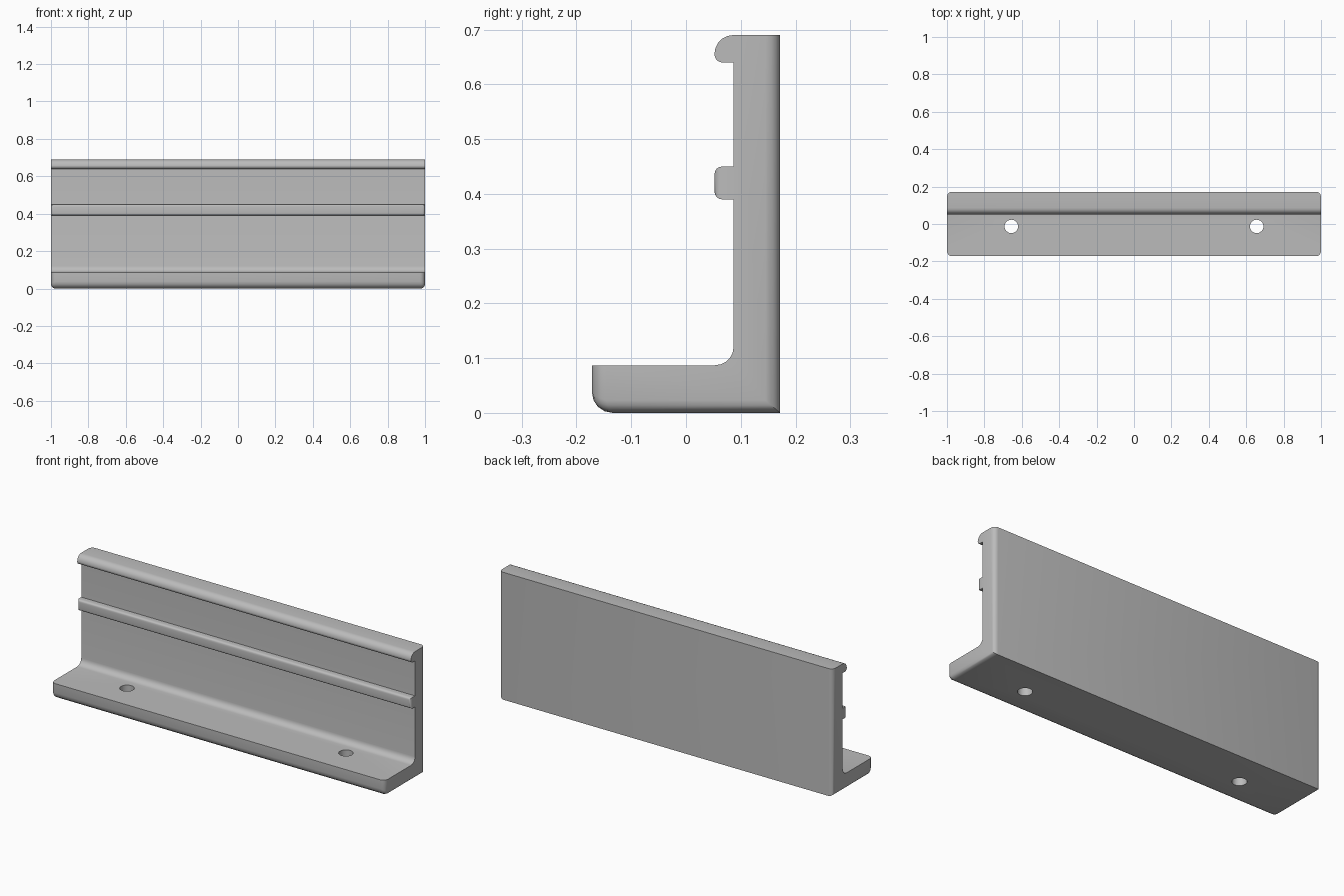
import bpy
import bmesh
import math
from mathutils import Vector

old = bpy.data.objects.get("Cube")
if old:
    bpy.data.objects.remove(old, do_unlink=True)

grey = bpy.data.materials.new("plain grey")
grey.use_nodes = True
colour = (0.5, 0.5, 0.5, 1)
grey.diffuse_color = colour
grey.node_tree.nodes["Principled BSDF"].inputs["Base Color"].default_value = colour


def make_object(name, bm):
    bmesh.ops.recalc_face_normals(bm, faces=bm.faces)
    mesh = bpy.data.meshes.new(name)
    bm.to_mesh(mesh)
    bm.free()
    mesh.materials.append(grey)
    obj = bpy.data.objects.new(name, mesh)
    bpy.context.collection.objects.link(obj)
    return obj


def rounded(corners, steps=5):
    """Replace each (y, z, radius) right-angled corner by an arc."""
    points = []
    for i, (y, z, r) in enumerate(corners):
        p = Vector((y, z))
        if r == 0:
            points.append(p)
            continue
        a = (Vector(corners[i - 1][:2]) - p).normalized()
        b = (Vector(corners[(i + 1) % len(corners)][:2]) - p).normalized()
        for s in range(steps + 1):
            t = math.pi / 2 * s / steps
            points.append(p + r * (a * (1 - math.sin(t)) + b * (1 - math.cos(t))))
    return points


def extrude_profile(name, corners, half_length):
    bm = bmesh.new()
    face = bm.faces.new([bm.verts.new((-half_length, p.x, p.y)) for p in rounded(corners)])
    new = bmesh.ops.extrude_face_region(bm, geom=[face])["geom"]
    bmesh.ops.translate(bm, vec=(2 * half_length, 0, 0),
                        verts=[v for v in new if isinstance(v, bmesh.types.BMVert)])
    return make_object(name, bm)


def block(name, low, high, weight, width):
    """Box whose edges are rounded by a weight rule on (direction, midpoint)."""
    low, high = Vector(low), Vector(high)
    mid = (low + high) / 2
    bm = bmesh.new()
    bmesh.ops.create_cube(bm, size=1)
    layer = bm.edges.layers.float.new("bevel_weight_edge")
    for e in bm.edges:
        d = e.verts[0].co - e.verts[1].co
        e[layer] = weight([abs(c) > 0.5 for c in d].index(True),
                          (e.verts[0].co + e.verts[1].co) / 2)
    for v in bm.verts:
        v.co = mid + v.co * (high - low)
    obj = make_object(name, bm)
    bevel = obj.modifiers.new("rounding", "BEVEL")
    bevel.limit_method = "WEIGHT"
    bevel.width = width
    bevel.segments = 4
    apply(obj, bevel)
    return obj


def apply(obj, modifier):
    with bpy.context.temp_override(object=obj, active_object=obj):
        bpy.ops.object.modifier_apply(modifier=modifier.name)


def boolean(obj, cutter, operation):
    mod = obj.modifiers.new("cut", "BOOLEAN")
    mod.operation = operation
    mod.solver = "EXACT"
    mod.object = cutter
    apply(obj, mod)
    bpy.data.objects.remove(cutter, do_unlink=True)


# L-shaped bracket with a hooked top lip, cut oversize at back, base and ends
bracket = extrude_profile("bracket", [
    (0.25, -0.1, 0), (0.25, 0.69, 0), (0.052, 0.69, 0.034), (0.052, 0.64, 0.015),
    (0.087, 0.64, 0), (0.087, 0.087, 0.034), (-0.25, 0.087, 0), (-0.25, -0.1, 0)], 1.1)


# Rounded outline: vertical corners, base ends, and the larger front base edge
def outline_weight(axis, m):
    if axis == 2:
        return 0.7
    if m.z > 0:
        return 0
    if axis == 1:
        return 0.6
    return 1 if m.y < 0 else 0


outline = block("outline", (-1, -0.172, 0), (1, 0.172, 0.8), outline_weight, 0.038)
boolean(bracket, outline, "INTERSECT")

# Middle rail with rounded front edges
rail = block("middle_rail", (-1, 0.052, 0.39), (1, 0.092, 0.45),
             lambda axis, m: 1 if m.y < 0 and axis != 1 else 0, 0.014)

# Two screw holes through the foot
for x in (-0.656, 0.656):
    bm = bmesh.new()
    bmesh.ops.create_cone(bm, cap_ends=True, segments=24, radius1=0.036,
                          radius2=0.036, depth=0.4)
    bmesh.ops.translate(bm, vec=(x, -0.013, 0), verts=bm.verts)
    boolean(bracket, make_object("screw_hole", bm), "DIFFERENCE")

# Smooth the rounded edges, keeping the hard ones sharp
bpy.ops.object.select_all(action="DESELECT")
for obj in (bracket, rail):
    obj.select_set(True)
    bpy.context.view_layer.objects.active = obj
bpy.ops.object.shade_smooth_by_angle(angle=math.radians(35))
